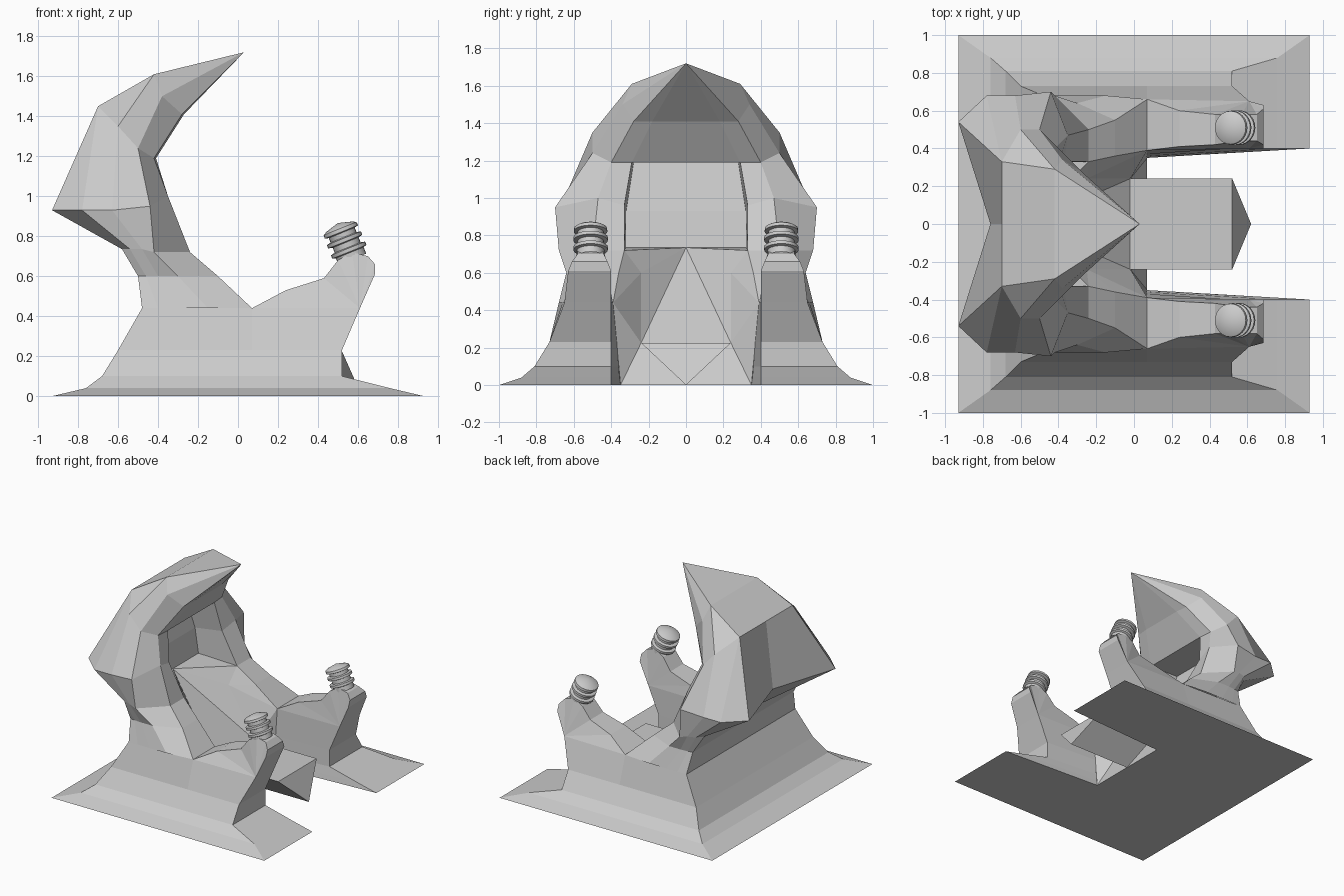
import bpy, bmesh
from math import sin, cos, pi, radians

if "Cube" in bpy.data.objects:
    bpy.data.objects.remove(bpy.data.objects["Cube"])


def make(name, polys, mirror=True):
    """Build a mesh from polygons, sharing equal points; mirror it across y."""
    bm = bmesh.new()
    cache = {}
    for poly in polys:
        vs = []
        for p in poly:
            k = tuple(round(c, 4) for c in p)
            if k not in cache:
                cache[k] = bm.verts.new(k)
            if cache[k] not in vs:
                vs.append(cache[k])
        if len(vs) > 2 and not bm.faces.get(vs):
            bm.faces.new(vs)
    bmesh.ops.recalc_face_normals(bm, faces=bm.faces)
    me = bpy.data.meshes.new(name)
    bm.to_mesh(me)
    bm.free()
    ob = bpy.data.objects.new(name, me)
    bpy.context.collection.objects.link(ob)
    if mirror:
        m = ob.modifiers.new("mirror", 'MIRROR')
        m.use_axis = (False, True, False)
    return ob


def loft(rows, closed=False):
    polys = []
    for a, b in zip(rows, rows[1:]):
        n = len(a)
        for i in range(n if closed else n - 1):
            j = (i + 1) % n
            polys.append((a[i], a[j], b[j], b[i]))
    return polys


# Flared plinth: height, back x, side y, front x, slot y
levels = [(0, -.93, 1, .93, .35), (.04, -.76, .88, .76, .355),
          (.10, -.68, .81, .52, .36), (.23, -.60, .73, .52, .37),
          (.44, -.48, .68, .61, .39)]
rows = []
for z, bx, sy, fx, iy in levels:
    fy = .65 if z > .4 else sy
    rows.append([(bx, 0, z), (bx, sy, z), (.07, sy if z < .4 else .66, z), (fx, fy, z),
                 (fx, .40, z), (.07, iy, z)])
underside = [(-.93, 0, 0), (-.93, 1, 0), (.93, 1, 0), (.93, .4, 0), (.07, .35, 0), (.07, 0, 0)]
make("plinth", loft(rows) + [underside])

# Armrests: x, z, outer y, inner y around the side profile
arm = [(.07, .44, .66, .39), (.24, .53, .60, .41), (.43, .59, .58, .42), (.50, .68, .58, .43),
       (.57, .72, .58, .44), (.65, .70, .58, .44), (.685, .66, .61, .42), (.685, .61, .63, .40),
       (.61, .44, .65, .40)]
outer = [(x, yo, z) for x, z, yo, yi in arm]
inner = [(x, yi, z) for x, z, yo, yi in arm]
polys = loft([outer[:-1], inner[:-1]]) + loft([outer[-2:], inner[-2:]])
# side walls fan from the lower chamfered edge
for side in (outer, inner):
    polys += [(side[8], side[i], side[i + 1]) for i in range(7)]
make("armrest", polys)

# Ribbed knobs, turned and tilted back
prof = [(.0, .075), (.035, .075), (.04, .092), (.058, .092), (.063, .07), (.09, .07),
        (.095, .092), (.113, .092), (.118, .07), (.142, .07), (.147, .09), (.165, .088),
        (.175, .07), (.195, .0)]
t = radians(22)
n = 24
rings = []
for s, r in prof:
    ring = []
    for i in range(n):
        a = 2 * pi * i / n
        u, v = r * cos(a), r * sin(a)
        ring.append((.572 + u * cos(t) - s * sin(t), .51 + v, .685 + u * sin(t) + s * cos(t)))
    rings.append(ring)
knob = make("knob", loft(rings, True))
bpy.context.view_layer.objects.active = knob
knob.select_set(True)
bpy.ops.object.shade_smooth_by_angle(angle=radians(35))

# Keeled seat tongue with a raked front
A, B, C, D = (-.02, .24, .225), (.52, .24, .225), (.62, 0, 0), (.07, 0, 0)
make("seat", [((-.02, 0, .225), A, B, (.52, 0, .225)), ((.52, 0, .225), B, C), (A, B, C, D)])

# Ridged seat back and bowl between the arms
apex, ridge, rim = (-.57, 0, .735), (-.25, .24, .6), (.07, .39, .44)
low, wing, fin = (.07, .35, 0), (-.10, .36, .60), (-.24, .33, .72)
make("seat_back", [(apex, ridge, A), (apex, A, (-.02, 0, .225)), (ridge, rim, A), (rim, low, A),
                   (low, D, A), (ridge, wing, rim), (ridge, fin, wing), (apex, fin, ridge),
                   (apex, (-.57, .32, .735), fin)])

# Hood outer shell: back corner, three side points, front edge, per level
shell = [
    [(-.48, .68, .44), (-.40, .68, .44), (-.30, .68, .44), (-.15, .68, .44), (.07, .66, .44)],
    [(-.50, .63, .60), (-.46, .635, .60), (-.40, .64, .60), (-.30, .64, .60), (-.10, .55, .60)],
    [(-.58, .60, .735), (-.54, .65, .735), (-.48, .67, .735), (-.42, .68, .72), (-.24, .50, .72)],
    [(-.93, .54, .93), (-.78, .68, .93), (-.63, .68, .93), (-.44, .70, .95), (-.35, .47, 1.0)],
    [(-.70, .33, 1.45), (-.70, .33, 1.45), (-.60, .50, 1.35), (-.50, .50, 1.24), (-.42, .40, 1.19)],
    [(-.42, .29, 1.61), (-.42, .29, 1.61), (-.42, .29, 1.61), (-.38, .34, 1.50), (-.28, .28, 1.41)],
]
tip = (.03, 0, 1.72)
rows = []
for r in shell:
    x, y, z = r[0]
    rows.append([(-.76 if z == .93 else x, 0, z)] + r)
rows.append([tip] * 6)
make("hood_shell", loft(rows))

# Hood lining: front edge, inner edge, wall corner, wall centre, per level
edge = [r[-1] for r in shell]
lip = (-.27, .18, 1.41)
lining = [
    [edge[2], fin, (-.57, .32, .735), apex],
    [edge[3], (-.37, .33, .96), (-.60, .32, .93), (-.60, 0, .93)],
    [edge[4], (-.41, .29, 1.19), (-.66, .28, 1.19), (-.66, 0, 1.19)],
    [edge[4], (-.41, .29, 1.19), (-.41, .27, 1.19), (-.41, 0, 1.19)],
    [edge[5], lip, (-.27, .09, 1.41), (-.27, 0, 1.41)],
    [tip] * 4,
]
make("hood_lining", loft([[edge[0], rim], [edge[1], wing], [edge[2], fin]]) + loft(lining))
